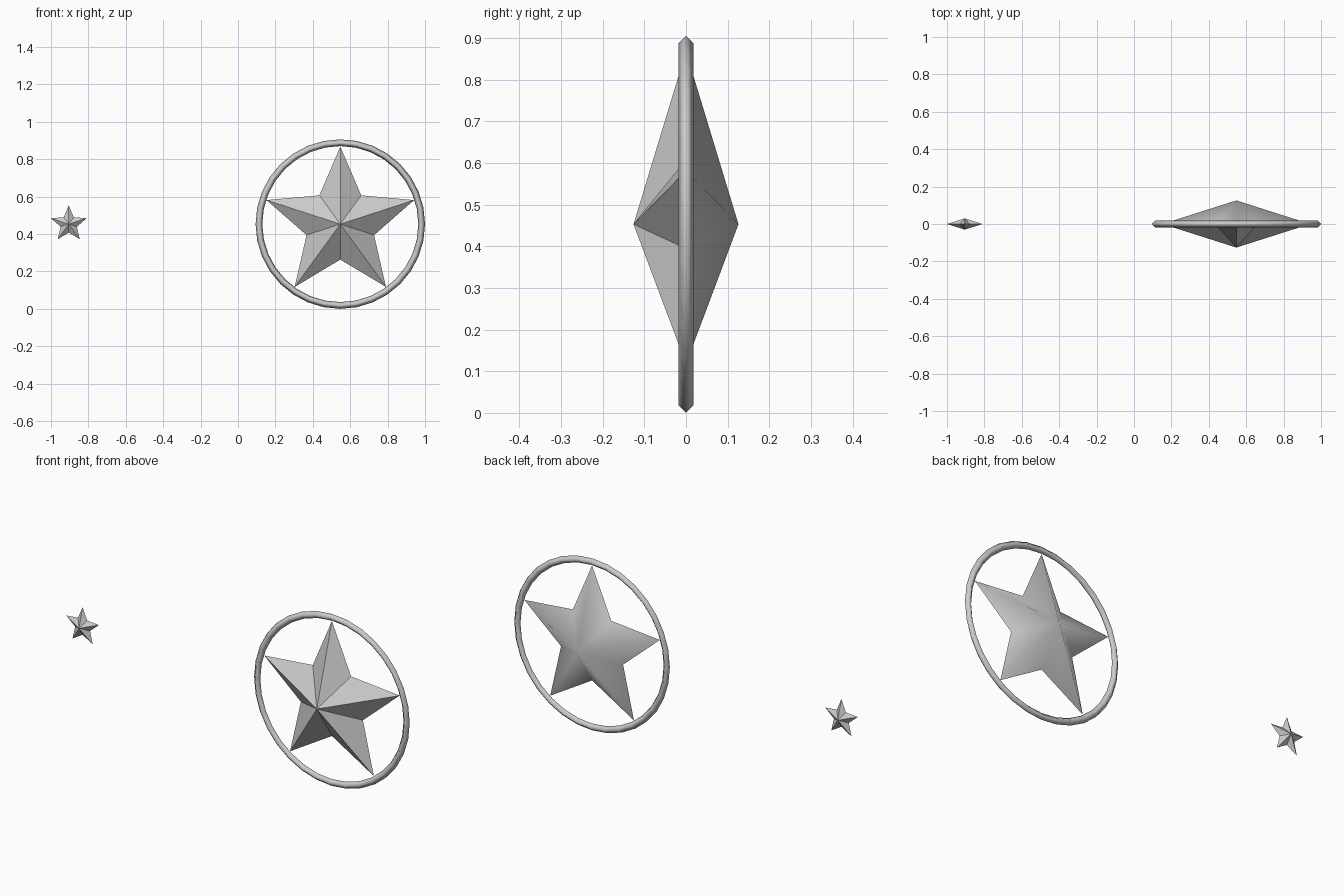
import bpy, bmesh
from math import sin, cos, pi

if "Cube" in bpy.data.objects:
    bpy.data.objects.remove(bpy.data.objects["Cube"])

CZ = 0.453


def make_object(name, bm):
    bmesh.ops.recalc_face_normals(bm, faces=bm.faces[:])
    me = bpy.data.meshes.new(name)
    bm.to_mesh(me)
    bm.free()
    ob = bpy.data.objects.new(name, me)
    bpy.context.collection.objects.link(ob)
    return ob


def star(name, x, outer, inner, depth, smooth_back=False):
    """Five-pointed star, raised to a central apex at front and back."""
    bm = bmesh.new()
    rim = []
    for i in range(10):
        r = inner if i % 2 else outer
        a = i * pi / 5
        rim.append(bm.verts.new((x + r * sin(a), 0, CZ + r * cos(a))))
    for side in (-1, 1):
        apex = bm.verts.new((x, side * depth, CZ))
        for i in range(10):
            f = bm.faces.new((rim[i], rim[(i + 1) % 10], apex))
            f.smooth = smooth_back and side > 0
    # keep the outline crisp
    for i in range(10):
        bm.edges.get((rim[i], rim[(i + 1) % 10])).smooth = False
    return make_object(name, bm)


def ring(name, x, major, minor, segs=32, sides=4):
    """Thin hoop with a diamond cross-section, standing upright."""
    bm = bmesh.new()
    loops = []
    for i in range(segs):
        a = 2 * pi * i / segs
        loop = []
        for j in range(sides):
            b = 2 * pi * j / sides
            r = major + minor * cos(b)
            loop.append(bm.verts.new((x + r * sin(a), minor * sin(b), CZ + r * cos(a))))
        loops.append(loop)
    for i in range(segs):
        p, q = loops[i], loops[(i + 1) % segs]
        for j in range(sides):
            k = (j + 1) % sides
            bm.faces.new((p[j], p[k], q[k], q[j])).smooth = True
    return make_object(name, bm)


# large star inside its hoop
star("large_star", 0.547, 0.415, 0.19, 0.126, smooth_back=True)
ring("hoop", 0.547, 0.435, 0.018)

# small loose star
star("small_star", -0.905, 0.1, 0.0455, 0.03)
